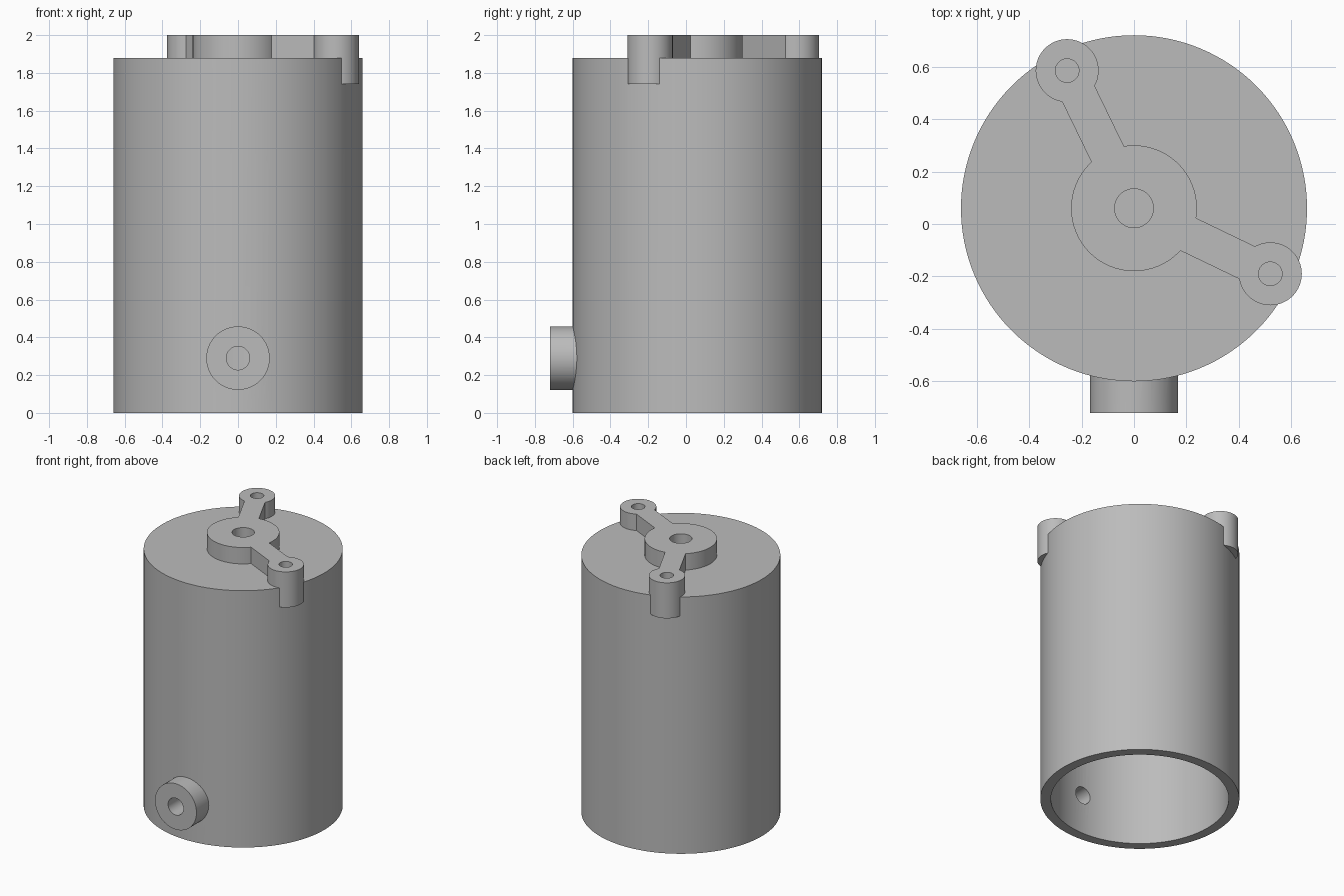
import bpy, math
from mathutils import Vector

if "Cube" in bpy.data.objects:
    bpy.data.objects.remove(bpy.data.objects["Cube"], do_unlink=True)

COLOUR = (0.5, 0.5, 0.5, 1)
grey = bpy.data.materials.new("plain grey")
grey.use_nodes = True
grey.diffuse_color = COLOUR
grey.node_tree.nodes["Principled BSDF"].inputs["Base Color"].default_value = COLOUR

AXIS = Vector((0, 0.06, 0))
LUGS = [Vector((0.52, -0.19, 0)), Vector((-0.255, 0.585, 0))]
BODY_TOP, TOP = 1.88, 2.0


def cylinder(name, centre, radius, z0, z1, sides=64):
    bpy.ops.mesh.primitive_cylinder_add(
        vertices=sides, radius=radius, depth=z1 - z0,
        location=(centre.x, centre.y, (z0 + z1) / 2))
    obj = bpy.context.object
    obj.name = name
    obj.data.materials.append(grey)
    return obj


def pipe(name, radius, y0, y1, z):
    obj = cylinder(name, Vector((0, 0, 0)), radius, 0, y1 - y0)
    obj.rotation_euler.x = math.pi / 2
    obj.location = (0, (y0 + y1) / 2, z)
    return obj


def arm(name, end):
    span = end - AXIS
    mid = (end + AXIS) / 2
    bpy.ops.mesh.primitive_cube_add(size=1, location=(mid.x, mid.y, (TOP + BODY_TOP - 0.04) / 2))
    obj = bpy.context.object
    obj.name = name
    obj.scale = (span.length, 0.138, TOP - BODY_TOP + 0.04)
    obj.rotation_euler.z = math.atan2(span.y, span.x)
    obj.data.materials.append(grey)
    return obj


def combine(target, others, operation):
    for other in others:
        mod = target.modifiers.new(other.name, "BOOLEAN")
        mod.operation, mod.solver, mod.object = operation, "EXACT", other
        bpy.context.view_layer.objects.active = target
        bpy.ops.object.modifier_apply(modifier=mod.name)
        bpy.data.objects.remove(other, do_unlink=True)


# Solid housing: body, raised hub, two lugs on arms, side port
housing = cylinder("housing", AXIS, 0.66, 0, BODY_TOP, 128)
solids = [cylinder("hub", AXIS, 0.24, BODY_TOP - 0.04, TOP),
          pipe("side_port", 0.168, -0.72, -0.5, 0.29)]
for i, p in enumerate(LUGS):
    solids += [arm(f"arm_{i}", p), cylinder(f"lug_{i}", p, 0.12, 1.74, TOP)]
combine(housing, solids, "UNION")

# Open cavity below, blind holes above, port bore through the wall
cuts = [cylinder("cavity", AXIS, 0.59, -0.1, 1.81, 128),
        cylinder("hub_hole", AXIS, 0.074, BODY_TOP, TOP + 0.1),
        pipe("port_bore", 0.062, -0.9, -0.3, 0.29)]
cuts += [cylinder(f"lug_hole_{i}", p, 0.045, BODY_TOP, TOP + 0.1, 48) for i, p in enumerate(LUGS)]
combine(housing, cuts, "DIFFERENCE")

bpy.ops.object.select_all(action="DESELECT")
housing.select_set(True)
bpy.context.view_layer.objects.active = housing
bpy.ops.object.shade_smooth_by_angle(angle=math.radians(30))
